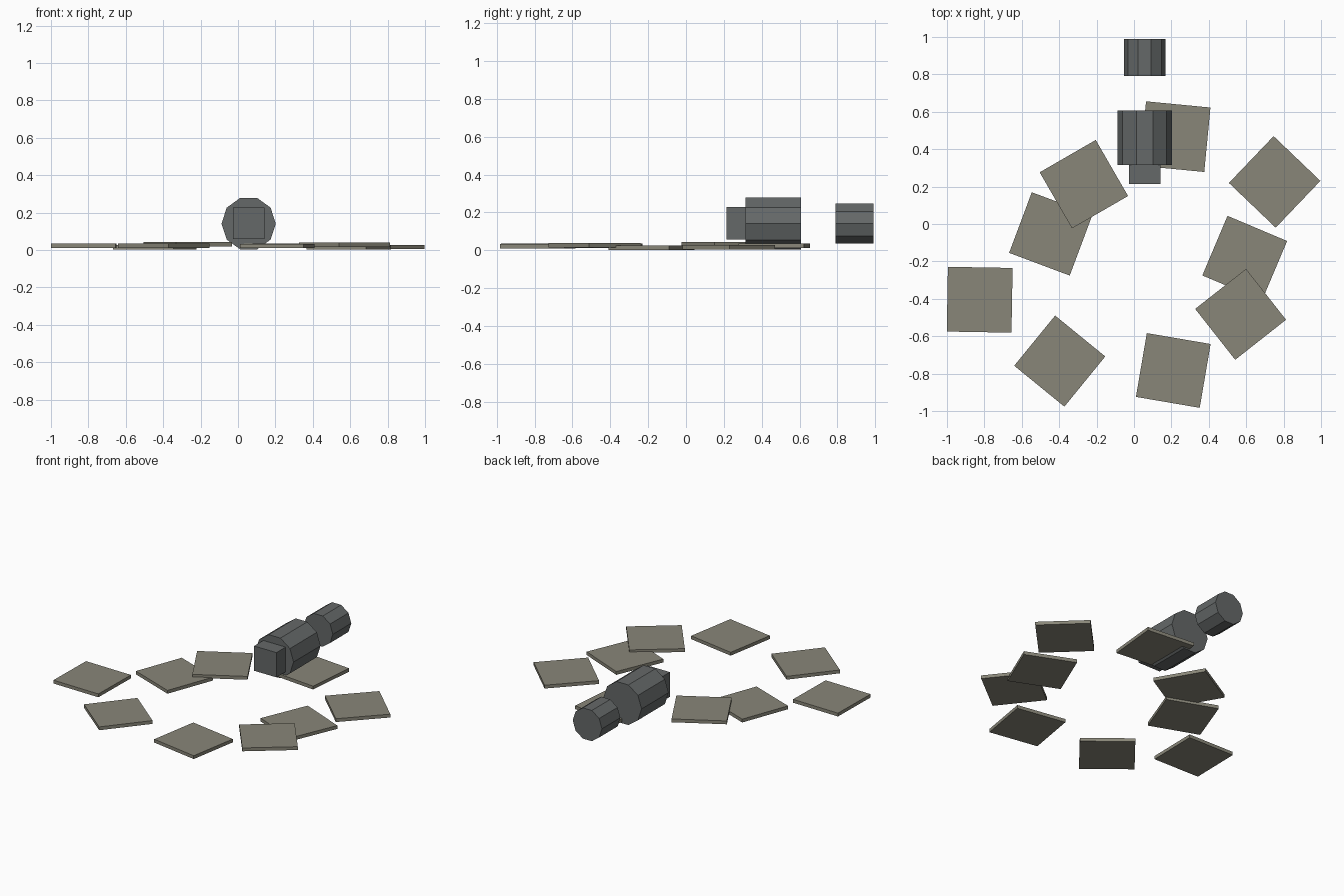
import bpy
from math import radians

if "Cube" in bpy.data.objects:
    bpy.data.objects.remove(bpy.data.objects["Cube"])


def material(name, rgb):
    mat = bpy.data.materials.new(name)
    mat.diffuse_color = (*rgb, 1)
    mat.use_nodes = True
    mat.node_tree.nodes["Principled BSDF"].inputs["Base Color"].default_value = mat.diffuse_color
    return mat


STONE = material("stone", (0.25, 0.24, 0.19))
METAL = material("dark_metal", (0.13, 0.14, 0.14))


def finish(name, mat):
    ob = bpy.context.object
    ob.name = name
    ob.data.materials.append(mat)
    return ob


def box(name, mat, centre, size, turn=0):
    bpy.ops.mesh.primitive_cube_add(size=1, location=centre, rotation=(0, 0, radians(turn)))
    ob = finish(name, mat)
    ob.scale = size
    return ob


def barrel(name, radius, y0, y1):
    # ten-sided cylinder along y, flat side up
    bpy.ops.mesh.primitive_cylinder_add(
        vertices=10, radius=radius, depth=y1 - y0,
        location=(AXIS_X, (y0 + y1) / 2, AXIS_Z), rotation=(radians(90), 0, 0))
    ob = finish(name, METAL)
    # put a vertex on the x axis so that top and bottom are flat
    for v in ob.data.vertices:
        x, y = v.co.x, v.co.y
        v.co.x, v.co.y = y, x
    ob.data.flip_normals()
    return ob


# Ring of flat slabs: x, y, turn in degrees, height of the underside
SLABS = [
    (0.22, 0.467, -5.5, 0.013),
    (0.752, 0.225, -43.7, 0.005),
    (0.592, -0.183, -22.9, 0.002),
    (0.570, -0.483, 38.2, 0.016),
    (0.210, -0.783, -9.7, 0.010),
    (-0.397, -0.733, -39.2, 0.012),
    (-0.825, -0.405, -1.0, 0.012),
    (-0.445, -0.053, -20.5, 0.003),
    (-0.268, 0.213, 30.0, 0.020),
]
SIDE, THICK = 0.346, 0.023
for i, (x, y, turn, z) in enumerate(SLABS):
    box(f"slab_{i + 1}", STONE, (x, y, z + THICK / 2), (SIDE, SIDE, THICK), turn)

# Device lying on its side: body, rear drum and square front block
AXIS_X, AXIS_Z = 0.057, 0.141
barrel("body", 0.145, 0.315, 0.608)
barrel("rear_drum", 0.111, 0.79, 0.99)
box("front_block", METAL, (AXIS_X, 0.27, AXIS_Z + 0.002), (0.17, 0.11, 0.17))
